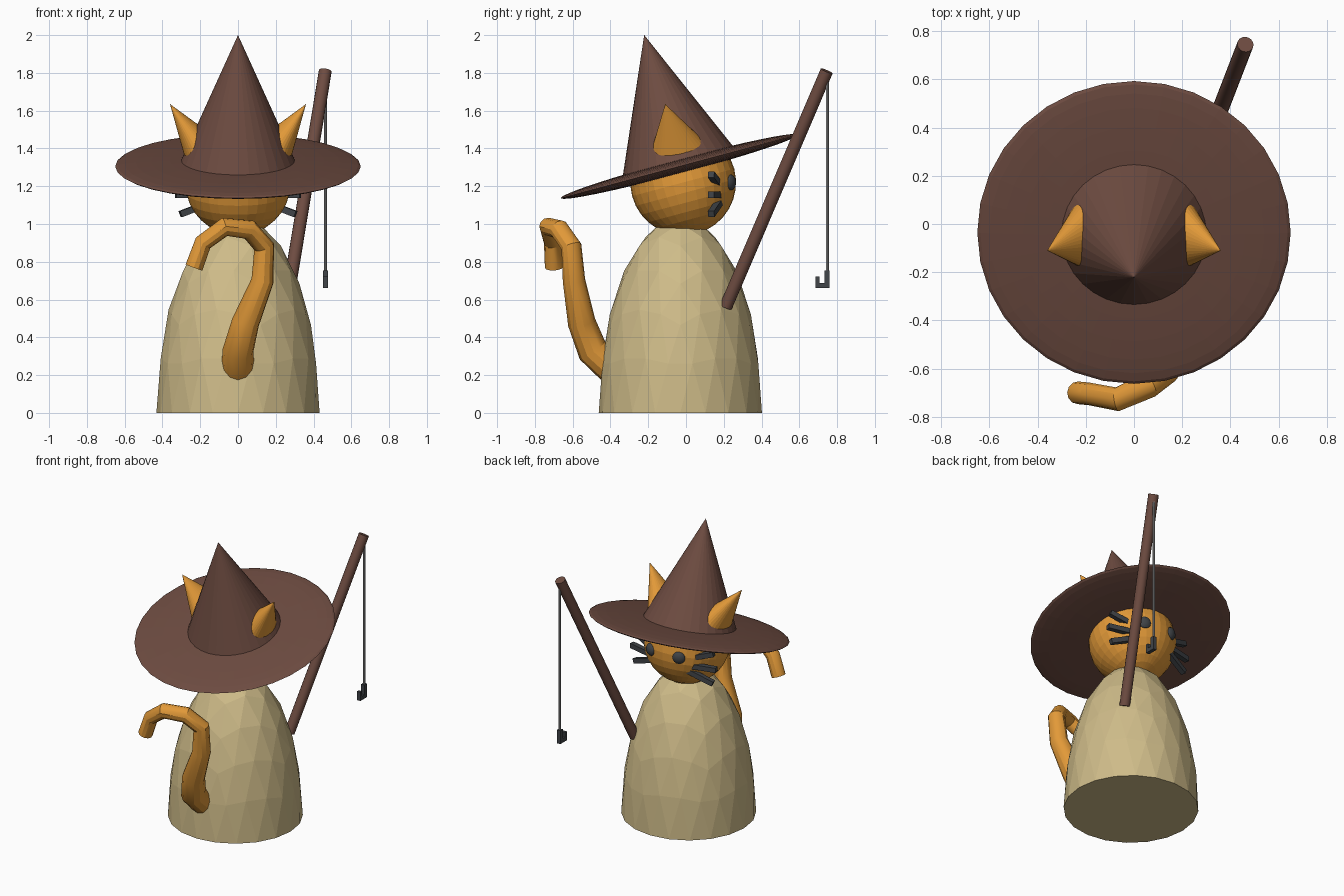
import bpy, bmesh, math
from mathutils import Vector, Matrix

if "Cube" in bpy.data.objects:
    bpy.data.objects.remove(bpy.data.objects["Cube"])


def material(name, color):
    m = bpy.data.materials.new(name)
    m.diffuse_color = (*color, 1)
    m.use_nodes = True
    m.node_tree.nodes["Principled BSDF"].inputs["Base Color"].default_value = m.diffuse_color
    return m


BROWN = material("hat_brown", (0.155, 0.072, 0.053))
ORANGE = material("fur_orange", (0.76, 0.32, 0.04))
TAN = material("robe_tan", (0.62, 0.50, 0.25))
DARK = material("charcoal", (0.052, 0.058, 0.065))
GREY = material("line_grey", (0.33, 0.33, 0.33))

TILT = Matrix.Rotation(math.radians(15), 4, 'X')
HEAD = Vector((0, -0.015, 1.22))
BRIM = Vector((0, -0.035, 1.305))


def finish(name, bm, mat, smooth=False):
    bmesh.ops.recalc_face_normals(bm, faces=bm.faces)
    mesh = bpy.data.meshes.new(name)
    bm.to_mesh(mesh)
    bm.free()
    mesh.materials.append(mat)
    ob = bpy.data.objects.new(name, mesh)
    bpy.context.collection.objects.link(ob)
    if smooth:
        shade(ob)
    return ob


def shade(ob):
    bpy.ops.object.select_all(action='DESELECT')
    ob.select_set(True)
    bpy.context.view_layer.objects.active = ob
    bpy.ops.object.shade_smooth_by_angle(angle=math.radians(30))


def ball(name, centre, size, mat, rot=Matrix(), u=32, v=16, smooth=False):
    bm = bmesh.new()
    bmesh.ops.create_uvsphere(bm, u_segments=u, v_segments=v, radius=1)
    bm.transform(Matrix.Translation(centre) @ rot @ Matrix.Diagonal((*size, 1)))
    return finish(name, bm, mat, smooth)


def rod(name, a, b, r, mat, sides=16, smooth=True):
    a, b = Vector(a), Vector(b)
    bm = bmesh.new()
    bmesh.ops.create_cone(bm, cap_ends=True, segments=sides, radius1=r, radius2=r, depth=(b - a).length)
    rot = (b - a).to_track_quat('Z', 'Y').to_matrix().to_4x4()
    if sides == 4:
        rot = rot @ Matrix.Rotation(math.pi / 4, 4, 'Z')
    bm.transform(Matrix.Translation((a + b) / 2) @ rot)
    return finish(name, bm, mat, smooth)


def box(name, lo, hi, mat):
    lo, hi = Vector(lo), Vector(hi)
    bm = bmesh.new()
    bmesh.ops.create_cube(bm, size=1)
    bm.transform(Matrix.Translation((lo + hi) / 2) @ Matrix.Diagonal((*(hi - lo), 1)))
    return finish(name, bm, mat)


# Robe: faceted half ellipsoid with a flat base
bm = bmesh.new()
bmesh.ops.create_icosphere(bm, subdivisions=3, radius=1)
bm.transform(Matrix.Translation((0, -0.03, 0)) @ Matrix.Diagonal((0.432, 0.432, 1.04, 1)))
cut = bmesh.ops.bisect_plane(bm, geom=bm.verts[:] + bm.edges[:] + bm.faces[:],
                             plane_co=(0, 0, 0), plane_no=(0, 0, 1), clear_inner=True)
bmesh.ops.contextual_create(bm, geom=[e for e in cut['geom_cut'] if isinstance(e, bmesh.types.BMEdge)])
finish("robe", bm, TAN)

# Head
ball("head", HEAD, (0.28, 0.28, 0.28), ORANGE, TILT)

# Hat: lens-shaped brim and a cone
ball("hat_brim", BRIM, (0.65, 0.65, 0.038), BROWN, TILT)
bm = bmesh.new()
bmesh.ops.create_cone(bm, cap_ends=True, segments=32, radius1=0.315, radius2=0, depth=0.72)
bm.transform(Matrix.Translation(BRIM) @ TILT @ Matrix.Translation((0, 0, 0.36)))
finish("hat_cone", bm, BROWN)

for side, label in ((1, "right"), (-1, "left")):
    # Ear: flattened cone leaning outwards through the hat
    bm = bmesh.new()
    bmesh.ops.create_cone(bm, cap_ends=True, segments=32, radius1=1, radius2=0, depth=0.35)
    bm.transform(Matrix.Translation((side * 0.36, -0.11, 1.635)) @ TILT
                 @ Matrix.Rotation(side * math.radians(33.5), 4, 'Y')
                 @ Matrix.Translation((0, 0, -0.175)) @ Matrix.Diagonal((0.117, 0.175, 1, 1)))
    finish(label + "_ear", bm, ORANGE)

    # Eye: flattened ball lying on the face
    eye = Vector((side * 0.11, 0.237, 1.22))
    rot = (eye - HEAD).to_track_quat('Z', 'Y').to_matrix().to_4x4()
    ball(label + "_eye", eye, (0.042, 0.042, 0.024), DARK, rot, 16, 8, True)

    # Whiskers: three square bars fanning out
    for i, (z0, z1, x1) in enumerate(((1.2, 1.262, 0.31), (1.155, 1.155, 0.33), (1.12, 1.052, 0.305))):
        rod(f"{label}_whisker_{i + 1}", (side * 0.13, 0.18, z0), (side * x1, 0.133, z1),
            0.024, DARK, 4, False)

# Tail: tapering bent tube
path = [(0, -0.37, 0.22, 0.088), (0, -0.495, 0.33, 0.082), (0.04, -0.553, 0.48, 0.074),
        (0.13, -0.593, 0.7, 0.06), (0.138, -0.607, 0.88, 0.055), (0.06, -0.67, 0.97, 0.053),
        (-0.07, -0.727, 0.985, 0.05), (-0.185, -0.705, 0.9, 0.047), (-0.233, -0.7, 0.77, 0.047)]
curve = bpy.data.curves.new("tail", 'CURVE')
curve.dimensions = '3D'
curve.bevel_depth = 1
curve.bevel_resolution = 4
curve.use_fill_caps = True
spline = curve.splines.new('POLY')
spline.points.add(len(path) - 1)
for p, (x, y, z, r) in zip(spline.points, path):
    p.co = (x, y, z, 1)
    p.radius = r
curve.materials.append(ORANGE)
tail = bpy.data.objects.new("tail", curve)
bpy.context.collection.objects.link(tail)
bpy.ops.object.select_all(action='DESELECT')
tail.select_set(True)
bpy.context.view_layer.objects.active = tail
bpy.ops.object.convert(target='MESH')
shade(bpy.context.view_layer.objects.active)

# Fishing rod, line and hook
rod("fishing_rod", (0.255, 0.21, 0.56), (0.462, 0.745, 1.81), 0.034, BROWN)
rod("fishing_line", (0.463, 0.748, 0.74), (0.463, 0.748, 1.79), 0.008, GREY, 8)
box("hook_shank", (0.45, 0.732, 0.66), (0.476, 0.76, 0.755), DARK)
box("hook_bend", (0.45, 0.686, 0.66), (0.476, 0.735, 0.687), DARK)
box("hook_point", (0.45, 0.686, 0.685), (0.476, 0.706, 0.722), DARK)
